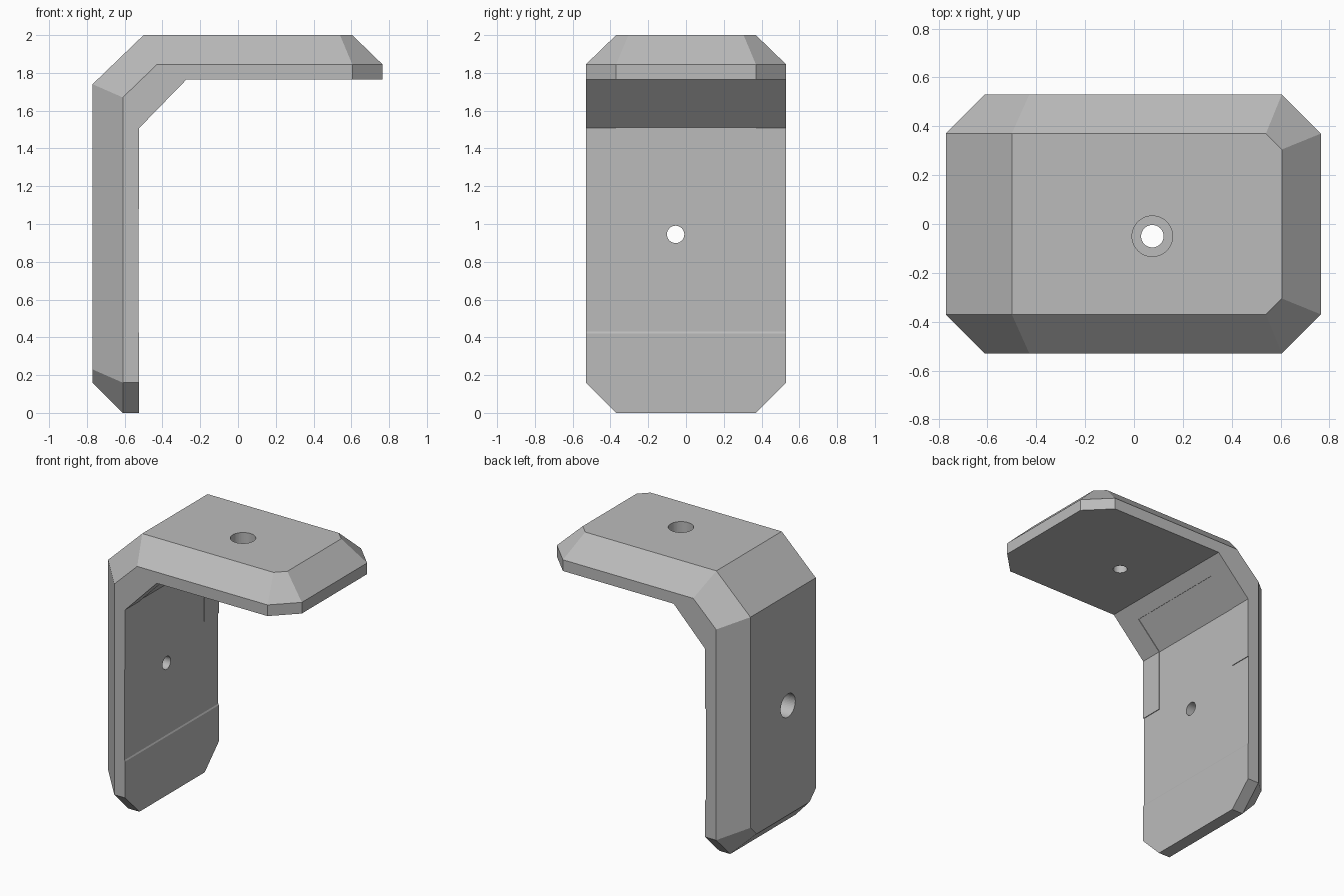
import bpy, bmesh
from mathutils import Vector

cube = bpy.data.objects.get("Cube")
if cube:
    bpy.data.objects.remove(cube, do_unlink=True)

grey = bpy.data.materials.new("plain grey")
grey.use_nodes = True
colour = (0.5, 0.5, 0.5, 1)
grey.diffuse_color = colour
grey.node_tree.nodes["Principled BSDF"].inputs["Base Color"].default_value = colour

W, FLAT, TIP = 0.53, 0.37, 0.305    # half width, half width of outer flats, flat end corners


def prism(profile, y0, y1):
    """Extrude an x-z profile along y."""
    bm = bmesh.new()
    face = bm.faces.new([bm.verts.new((x, y0, z)) for x, z in profile])
    new = bmesh.ops.extrude_face_region(bm, geom=[face])["geom"]
    verts = [v for v in new if isinstance(v, bmesh.types.BMVert)]
    bmesh.ops.translate(bm, verts=verts, vec=(0, y1 - y0, 0))
    bmesh.ops.recalc_face_normals(bm, faces=bm.faces)
    return bm


def finish(bm, name):
    mesh = bpy.data.meshes.new(name)
    bmesh.ops.recalc_face_normals(bm, faces=bm.faces)
    bm.to_mesh(mesh)
    bm.free()
    mesh.materials.append(grey)
    obj = bpy.data.objects.new(name, mesh)
    bpy.context.collection.objects.link(obj)
    return obj


def chamfer(bm, a, b, c):
    """Slice off everything beyond the plane through three points."""
    a, b, c = Vector(a), Vector(b), Vector(c)
    n = (b - a).cross(c - a).normalized()
    if n.dot(Vector((-0.5, 0, 1.7)) - a) > 0:    # keep the side holding the bend
        n = -n
    geom = bm.verts[:] + bm.edges[:] + bm.faces[:]
    bmesh.ops.bisect_plane(bm, geom=geom, plane_co=a, plane_no=n, clear_outer=True, dist=1e-5)
    bmesh.ops.holes_fill(bm, edges=[e for e in bm.edges if e.is_boundary], sides=0)


# Bent plate with a small step low on the inner face
bm = prism([(-0.77, 0), (-0.77, 1.74), (-0.5, 2), (0.765, 2), (0.765, 1.765), (-0.28, 1.765),
            (-0.528, 1.51), (-0.528, 0.43), (-0.523, 0.42), (-0.523, 0)], -W, W)

# Chamfers across both ends
chamfer(bm, (0.605, 0, 2), (0.605, 1, 2), (0.765, 0, 1.845))
chamfer(bm, (-0.77, 0, 0.16), (-0.77, 1, 0.16), (-0.61, 0, 0))

for s in (-1, 1):
    # Long edge chamfers: arm, bend, leg
    chamfer(bm, (0, s * FLAT, 2), (1, s * FLAT, 2), (0, s * W, 1.845))
    chamfer(bm, (-0.77, s * FLAT, 1.74), (-0.5, s * FLAT, 2), (-0.61, s * W, 1.67))
    chamfer(bm, (-0.77, s * FLAT, 0), (-0.77, s * FLAT, 1), (-0.61, s * W, 0))
    # Clipped corners and their sloped facets
    chamfer(bm, (0.605, s * W, 0), (0.605, s * W, 1), (0.765, s * FLAT, 0))
    chamfer(bm, (0.605, s * W, 1.845), (0.765, s * FLAT, 1.845), (0.54, s * FLAT, 2))
    chamfer(bm, (0, s * W, 0.16), (1, s * W, 0.16), (0, s * FLAT, 0))
    chamfer(bm, (-0.61, s * W, 0.16), (-0.61, s * FLAT, 0), (-0.77, s * FLAT, 0.23))
bracket = finish(bm, "bracket")


# Counterbored screw holes
def drill(name, location, axis, radius, depth):
    bm = bmesh.new()
    bmesh.ops.create_cone(bm, cap_ends=True, segments=48, radius1=radius, radius2=radius, depth=depth)
    cutter = finish(bm, name)
    cutter.location = location
    cutter.rotation_euler = Vector(axis).to_track_quat('Z', 'Y').to_euler()
    cutter.hide_render = True
    cutter.hide_set(True)
    cutter.display_type = 'WIRE'
    mod = bracket.modifiers.new(name, 'BOOLEAN')
    mod.operation, mod.solver, mod.object = 'DIFFERENCE', 'EXACT', cutter
    return cutter


cutters = [drill("arm_hole", (0.075, -0.05, 1.88), (0, 0, 1), 0.046, 0.6),
           drill("arm_counterbore", (0.075, -0.05, 2), (0, 0, 1), 0.083, 0.24),
           drill("leg_hole", (-0.65, -0.055, 0.945), (1, 0, 0), 0.046, 0.6),
           drill("leg_counterbore", (-0.77, -0.055, 0.945), (1, 0, 0), 0.083, 0.24)]

# Bake the holes and remove the cutters
bpy.context.view_layer.update()
baked = bpy.data.meshes.new_from_object(bracket.evaluated_get(bpy.context.evaluated_depsgraph_get()))
bracket.modifiers.clear()
bracket.data = baked
for cutter in cutters:
    bpy.data.objects.remove(cutter, do_unlink=True)

# Thin raised lips beside the shallow recess on the inner face
for name, y0, y1 in (("front_lip", -W, -FLAT), ("back_lip", FLAT, W)):
    finish(prism([(-0.535, 1.08), (-0.523, 1.08), (-0.523, 1.508), (-0.348, 1.688),
                  (-0.36, 1.695), (-0.535, 1.515)], y0, y1), name)
finish(prism([(-0.36, 1.695), (-0.348, 1.688), (-0.273, 1.765), (-0.29, 1.768)], -W, W), "bend_lip")
